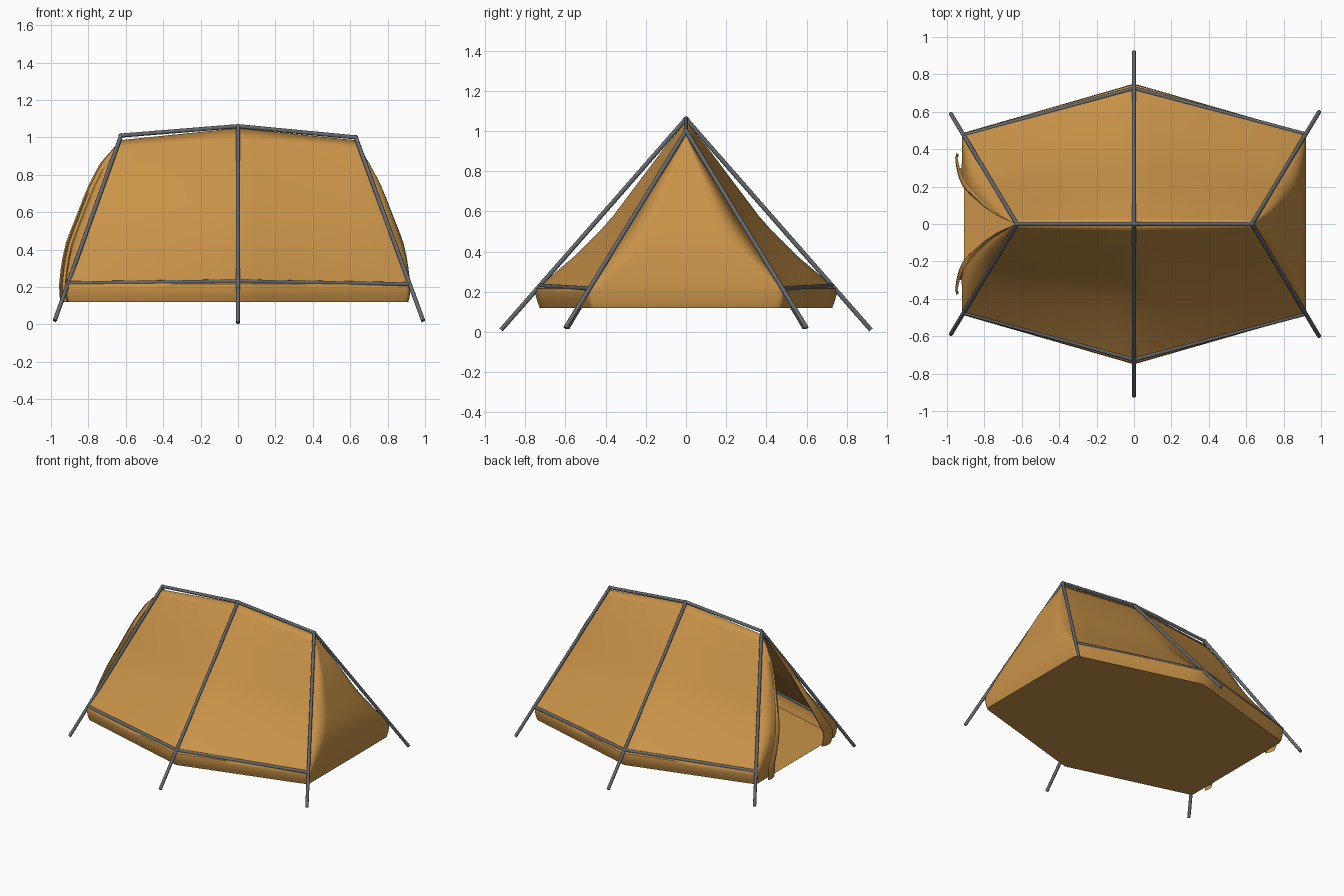
import bpy, bmesh
from math import sin, pi
from mathutils import Vector

if "Cube" in bpy.data.objects:
    bpy.data.objects.remove(bpy.data.objects["Cube"])


def material(name, rgb):
    m = bpy.data.materials.new(name)
    m.diffuse_color = (*rgb, 1)
    m.use_nodes = True
    m.node_tree.nodes["Principled BSDF"].inputs["Base Color"].default_value = m.diffuse_color
    return m


CLOTH = material("canvas", (0.58, 0.29, 0.065))
METAL = material("pole_metal", (0.13, 0.14, 0.15))

# canvas levels: height, half width of the ends, depth factor
LEVELS = [(.12, .91, .97), (.15, .918, .985), (.19, .92, 1.0), (.215, .92, .995),
          (.24, .918, .95), (.30, .912, .86), (.37, .902, .75), (.45, .885, .64),
          (.52, .862, .55), (.58, .84, .48), (.65, .815, .41), (.72, .79, .34),
          (.79, .763, .27), (.86, .73, .20), (.92, .70, .14), (1.0, .655, .05),
          (1.05, .63, 0)]


def height(z, u):
    # ridge sags towards both ends
    return z if z < .24 else .24 + (z - .24) * (.81 - .065 * abs(u)) / .81


def side_points(z, w, f):
    # from the middle of the front wall round the corner to the end wall
    dm, de = .75 * f, .485 * f
    k = min(.45, .1 + max(0, z - .2) * 1.2)
    corner = Vector((w, -de))
    mid = Vector((0, -dm))
    r = max(.02, k * .2)
    a = corner + (mid - corner).normalized() * r
    b = Vector((w, -de * (1 - k * .75)))
    pts = [mid.lerp(a, i / 8) for i in range(8)]
    for i in range(7):
        t = i / 6
        pts.append(a * (1 - t) ** 2 + corner * 2 * t * (1 - t) + b * t * t)
    return pts


def row(z, w, f, flap=True):
    s = side_points(z, w, f)
    end = s[-1]
    right = s[1:] + [Vector((w, end.y * (1 - i / 5))) for i in range(1, 6)]
    left = [Vector((-p.x, p.y)) for p in s]
    if flap:
        # open doorway edge with the flap curled back outwards
        de = .485 * f
        lift = .036 * min(1, f / .12)
        left += [Vector((-w, -de * .68)), Vector((-w - lift * .1, -de * .62)),
                 Vector((-w - lift * .5, -de * .60)), Vector((-w - lift * .9, -de * .66)),
                 Vector((-w - lift, -de * .73)), Vector((-w - lift * .75, -de * .79))]
    return [(p.x, p.y, height(z, p.x / w)) for p in left[::-1] + right]


def finish(ob, mat):
    ob.data.materials.append(mat)
    bpy.ops.object.select_all(action='DESELECT')
    ob.select_set(True)
    bpy.context.view_layer.objects.active = ob
    bpy.ops.object.shade_smooth_by_angle(angle=.7)


def half_mesh(name, bm):
    # build one half and mirror it front to back
    bmesh.ops.remove_doubles(bm, verts=bm.verts, dist=.0005)
    bmesh.ops.recalc_face_normals(bm, faces=bm.faces)
    me = bpy.data.meshes.new(name)
    bm.to_mesh(me)
    bm.free()
    ob = bpy.data.objects.new(name, me)
    bpy.context.collection.objects.link(ob)
    m = ob.modifiers.new("mirror", 'MIRROR')
    m.use_axis = (False, True, False)
    m.merge_threshold = .001
    finish(ob, CLOTH)
    return ob


# canvas walls, closed end and door flaps
bm = bmesh.new()
rows = [[bm.verts.new(c) for c in row(*lv)] for lv in LEVELS]
for lo, hi in zip(rows, rows[1:]):
    for i in range(len(lo) - 1):
        bm.faces.new((lo[i], lo[i + 1], hi[i + 1], hi[i]))
half_mesh("tent_canvas", bm)

# groundsheet
bm = bmesh.new()
outline = row(*LEVELS[0], flap=False) + [(-.91, 0, .12)]
bm.faces.new([bm.verts.new(c) for c in outline])
half_mesh("tent_floor", bm)


def pole(name, a, b, r=.011):
    a, b = Vector(a), Vector(b)
    d = b - a
    bpy.ops.mesh.primitive_cylinder_add(vertices=12, radius=r, depth=d.length,
                                        location=(a + b) / 2)
    ob = bpy.context.object
    ob.name = name
    ob.rotation_euler = d.to_track_quat('Z', 'Y').to_euler()
    finish(ob, METAL)


# ridge poles, legs and side rails
L, M, R = (-.625, 0, 1.01), (0, 0, 1.06), (.63, 0, 1.0)
pole("ridge_pole_left", L, M)
pole("ridge_pole_right", M, R)
for side, s in (("front", -1), ("back", 1)):
    pole(side + "_left_leg", L, (-.98, s * .59, .02))
    pole(side + "_middle_leg", M, (0, s * .92, .01))
    pole(side + "_right_leg", R, (.99, s * .6, .02))
    pole(side + "_rail_left", (-.91, s * .475, .22), (0, s * .725, .23))
    pole(side + "_rail_right", (0, s * .725, .23), (.915, s * .48, .215))
# joints where poles meet
for i, p in enumerate((L, M, R)):
    bpy.ops.mesh.primitive_uv_sphere_add(segments=12, ring_count=8, radius=.013, location=p)
    bpy.context.object.name = "ridge_joint_%d" % i
    finish(bpy.context.object, METAL)
